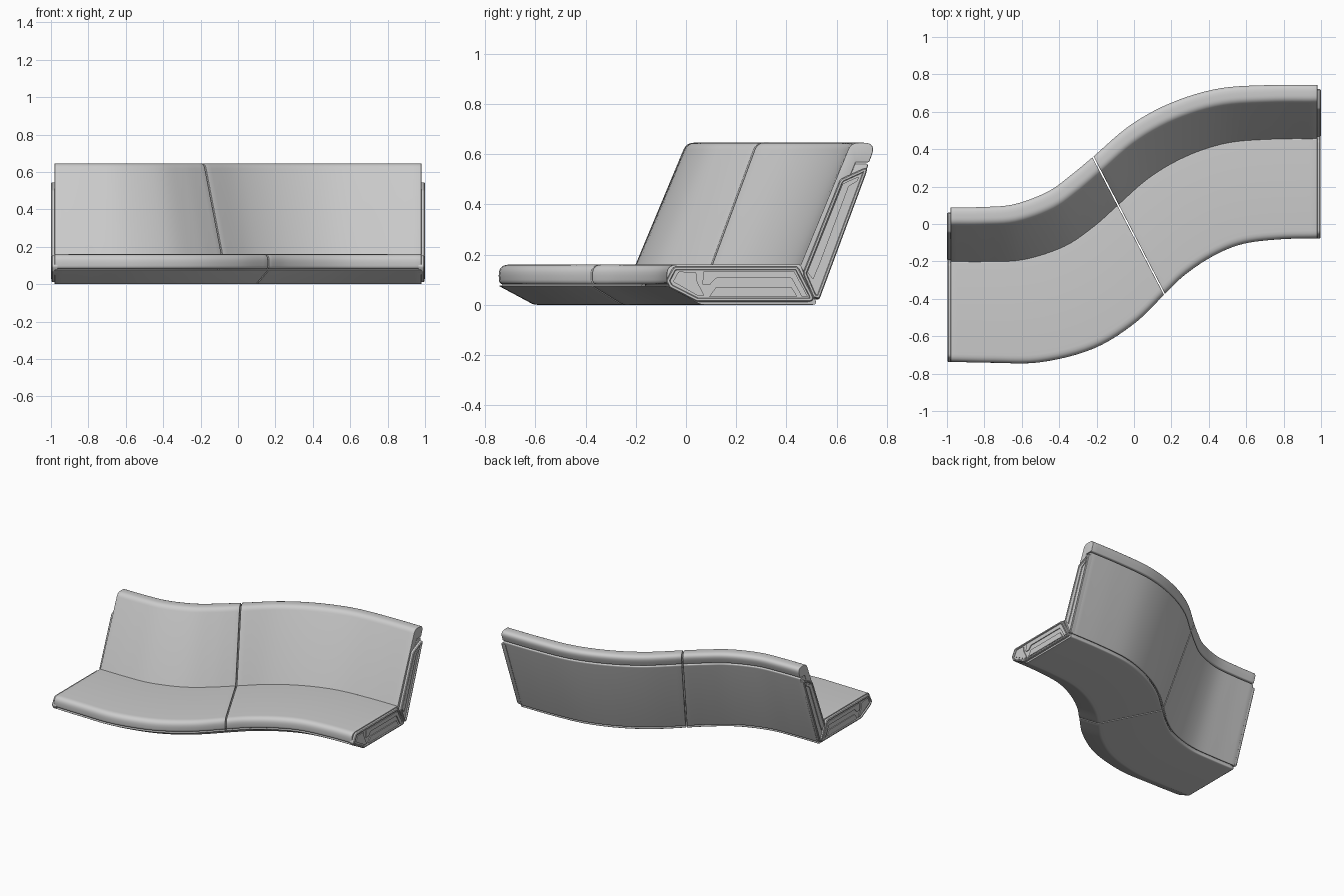
import bpy, bmesh
from mathutils import Vector

if "Cube" in bpy.data.objects:
    bpy.data.objects.remove(bpy.data.objects["Cube"])

# Plan rails: matching front-edge and back-edge stations along the S curve
FRONT = [(-.98, -.73), (-.76, -.735), (-.5, -.732), (-.22, -.66), (0, -.525), (.16, -.37),
         (.27, -.265), (.42, -.165), (.58, -.1), (.78, -.075), (.98, -.07)]
BACK = [(-.98, .09), (-.81, .092), (-.64, .107), (-.46, .175), (-.335, .265), (-.22, .36),
        (-.02, .53), (.2, .65), (.45, .725), (.72, .744), (.98, .745)]
DEPTH, NOSE = .815, .525


def spline(pts, t):
    """Catmull-Rom point at station number t."""
    p = [Vector(q) for q in pts]
    p = [2 * p[0] - p[1]] + p + [2 * p[-1] - p[-2]]
    i = min(int(t), len(pts) - 2)
    u = t - i
    a, b, c, d = p[i:i + 4]
    return .5 * (2 * b + (c - a) * u + (2 * a - 5 * b + 4 * c - d) * u * u
                 + (3 * b - a - 3 * c + d) * u ** 3)


def rounded(pts, steps=6):
    """Closed outline of (y, z, radius) corners with filleted corners."""
    out = []
    n = len(pts)
    for i, (y, z, r) in enumerate(pts):
        p = Vector((y, z))
        a = Vector(pts[i - 1][:2]) - p
        b = Vector(pts[(i + 1) % n][:2]) - p
        from math import tan
        cut = min(r / tan(a.angle(b) / 2), a.length * .6, b.length * .6)
        s, e = p + a.normalized() * cut, p + b.normalized() * cut
        for k in range(steps + 1):
            u = k / steps
            out.append(s * (1 - u) ** 2 + p * 2 * u * (1 - u) + e * u * u)
    return out


def finish(bm, name):
    bmesh.ops.recalc_face_normals(bm, faces=bm.faces)
    mesh = bpy.data.meshes.new(name)
    bm.to_mesh(mesh)
    bm.free()
    ob = bpy.data.objects.new(name, mesh)
    bpy.context.collection.objects.link(ob)
    bpy.context.view_layer.objects.active = ob
    bpy.ops.object.select_all(action='DESELECT')
    ob.select_set(True)
    bpy.ops.object.shade_smooth_by_angle(angle=.6)
    return ob


def sweep(name, corners, t0, t1, bevel, count=28):
    """Sweep a profile along the rails between two stations, with soft ends."""
    prof = rounded(corners)
    bm = bmesh.new()
    rings = []
    for k in range(count + 1):
        t = t0 + (t1 - t0) * k / count
        f, b = spline(FRONT, t), spline(BACK, t)
        ring = []
        for d, z in prof:
            q = f + (b - f) * ((d + NOSE) / DEPTH)
            ring.append(bm.verts.new((q.x, q.y, z)))
        rings.append(ring)
    n = len(prof)
    for r, s in zip(rings, rings[1:]):
        for i in range(n):
            j = (i + 1) % n
            bm.faces.new((r[i], r[j], s[j], s[i]))
    caps = [bm.faces.new(rings[0]), bm.faces.new(rings[-1])]
    bmesh.ops.recalc_face_normals(bm, faces=bm.faces)
    edges = list({e for c in caps for e in c.edges})
    bmesh.ops.bevel(bm, geom=edges, offset=bevel, segments=3, profile=.5,
                    affect='EDGES', clamp_overlap=True)
    bmesh.ops.remove_doubles(bm, verts=bm.verts, dist=.0002)
    finish(bm, name)


def plate(name, corners, side, x0, x1, rim=0, recess=0):
    """Flat end plate facing outward, optionally with a recessed centre."""
    bm = bmesh.new()
    dy = 0 if side > 0 else -.66
    pts = rounded(corners, 3)
    lo = [bm.verts.new((side * x0, y + dy, z)) for y, z in pts]
    hi = [bm.verts.new((side * x1, y + dy, z)) for y, z in pts]
    for i in range(len(pts)):
        j = (i + 1) % len(pts)
        bm.faces.new((lo[i], lo[j], hi[j], hi[i]))
    bm.faces.new(lo)
    top = bm.faces.new(hi)
    bmesh.ops.recalc_face_normals(bm, faces=bm.faces)
    if rim:
        # softened outer lip, then rim, then recess
        for v in top.verts:
            v.co.x = side * (x1 - .005)
        for width, x in ((.004, x1), (rim, x1), (.003, x1 - recess)):
            bmesh.ops.inset_region(bm, faces=[top], thickness=width, use_even_offset=True)
            for v in top.verts:
                v.co.x = side * x
    finish(bm, name)


# Upholstered and shell profiles: depth from the seat/back crease, height, radius
SEAT_CUSHION = [(-.534, .16, .042), (0, .16, .008), (.034, .081, .003), (-.53, .081, .02)]
SEAT_SHELL = [(-.535, .077, .003), (.034, .077, .003), (.068, 0, .012), (-.395, 0, .05)]
BACK_CUSHION = [(0, .155, .004), (.202, .645, .045), (.302, .645, .04),
                (.273, .567, .01), (.22, .567, .003), (.03, .105, .003)]
BACK_SHELL = [(.272, .562, .01), (.074, .018, .012), (.06, .028, .008),
              (.03, .1, .004), (.218, .562, .004)]

for label, a, b in (("left", 0, 4.98), ("right", 5.02, 10)):
    sweep(label + "_seat_cushion", SEAT_CUSHION, a, b, .012)
    sweep(label + "_seat_shell", SEAT_SHELL, a, b, .007)
    sweep(label + "_back_cushion", BACK_CUSHION, a, b, .012)
    sweep(label + "_back_shell", BACK_SHELL, a, b, .007)

# End plates and their raised inserts
SEAT_END = [(-.08, .095, .015), (-.05, .153, .025), (.445, .153, .02),
            (.518, .012, .02), (.045, .012, .03), (-.065, .068, .015)]
BACK_END = [(.507, .028, .01), (.465, .125, .02), (.614, .5, .025),
            (.728, .552, .012), (.532, .024, .012)]
SEAT_INSERTS = {
    "front": [(-.052, .092, .006), (-.03, .132, .008), (.04, .13, .006), (.045, .09, .01),
              (.075, .034, .006), (.05, .034, .006)],
    "upper": [(.07, .134, .004), (.43, .134, .006), (.486, .03, .004), (.462, .03, .004),
              (.42, .106, .008), (.12, .106, .008), (.095, .08, .006), (.065, .08, .004)],
    "lower": [(.09, .03, .004), (.445, .03, .006), (.42, .07, .006), (.12, .07, .006)]}
BACK_INSERT = [(.483, .13, .006), (.624, .482, .012), (.69, .512, .004), (.682, .492, .004),
               (.648, .472, .01), (.535, .17, .01), (.506, .1, .004)]

for label, side in (("left", -1), ("right", 1)):
    plate(label + "_seat_end", SEAT_END, side, .965, .998, .008, .008)
    plate(label + "_back_end", BACK_END, side, .965, 1, .007, .008)
    for part, shape in SEAT_INSERTS.items():
        plate(f"{label}_seat_end_{part}_insert", shape, side, .985, .996)
    plate(label + "_back_end_insert", BACK_INSERT, side, .987, .998)
